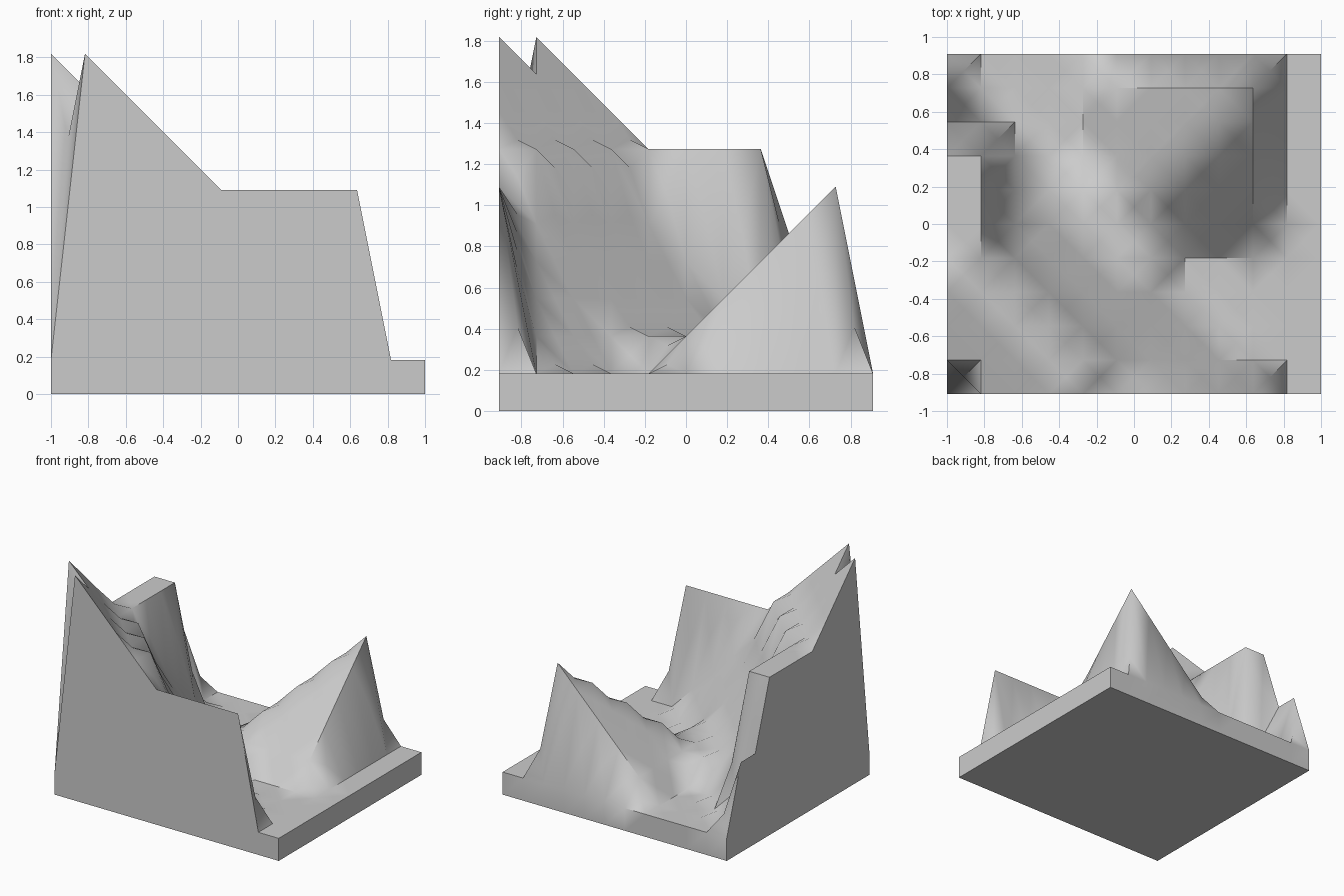
import bpy, bmesh, math

cube = bpy.data.objects.get("Cube")
if cube:
    bpy.data.objects.remove(cube, do_unlink=True)

COLS, ROWS = 11, 10          # cells across and deep
STEP = 2 / COLS              # cell size, also one height level


def level(i, j):
    """Terrain level at a grid corner."""
    if (i, j) == (0, 0) or i >= 10 or j == ROWS:
        return 1                              # rim and corner pit
    if j == 0:
        return max(6, 11 - i)                 # front wall crest
    if i == 0:
        return 4 if j >= 8 else max(7, 11 - j)  # side wall crest
    if i + j == 5 or (i == 1 and 4 <= j <= 7):
        return 7                              # terrace and side tower
    if i + j == 10 and min(i, j) >= 4:
        return 2                              # saddle between hills
    return max(1, 11 - i - j, min(i, j) - 3)  # big slope and back peak


def point(i, j, h):
    return ((i - COLS / 2) * STEP, (j - ROWS / 2) * STEP, h * STEP)


# Terrain surface: each cell is four triangles around its mean height
bm = bmesh.new()
grid = {(i, j): bm.verts.new(point(i, j, level(i, j)))
        for i in range(COLS + 1) for j in range(ROWS + 1)}
for i in range(COLS):
    for j in range(ROWS):
        keys = [(i, j), (i + 1, j), (i + 1, j + 1), (i, j + 1)]
        mean = sum(level(*k) for k in keys) / 4
        centre = bm.verts.new(point(i + 0.5, j + 0.5, mean))
        for a, b in zip(keys, keys[1:] + keys[:1]):
            bm.faces.new((grid[a], grid[b], centre))

# Side walls and underside
rim = [e for e in bm.edges if e.is_boundary]
new = bmesh.ops.extrude_edge_only(bm, edges=rim)["geom"]
for v in new:
    if isinstance(v, bmesh.types.BMVert):
        v.co.z = 0
bmesh.ops.holes_fill(bm, edges=[e for e in bm.edges if e.is_boundary], sides=0)
bmesh.ops.recalc_face_normals(bm, faces=bm.faces[:])

mesh = bpy.data.meshes.new("terrain_block")
bm.to_mesh(mesh)
bm.free()
terrain = bpy.data.objects.new("terrain_block", mesh)
bpy.context.collection.objects.link(terrain)

# Plain grey stone
GREY = (0.6, 0.6, 0.6, 1)
stone = bpy.data.materials.new("grey_stone")
stone.use_nodes = True
stone.diffuse_color = GREY
stone.node_tree.nodes["Principled BSDF"].inputs["Base Color"].default_value = GREY
mesh.materials.append(stone)

bpy.ops.object.select_all(action="DESELECT")
terrain.select_set(True)
bpy.context.view_layer.objects.active = terrain
bpy.ops.object.shade_smooth_by_angle(angle=math.radians(45))
